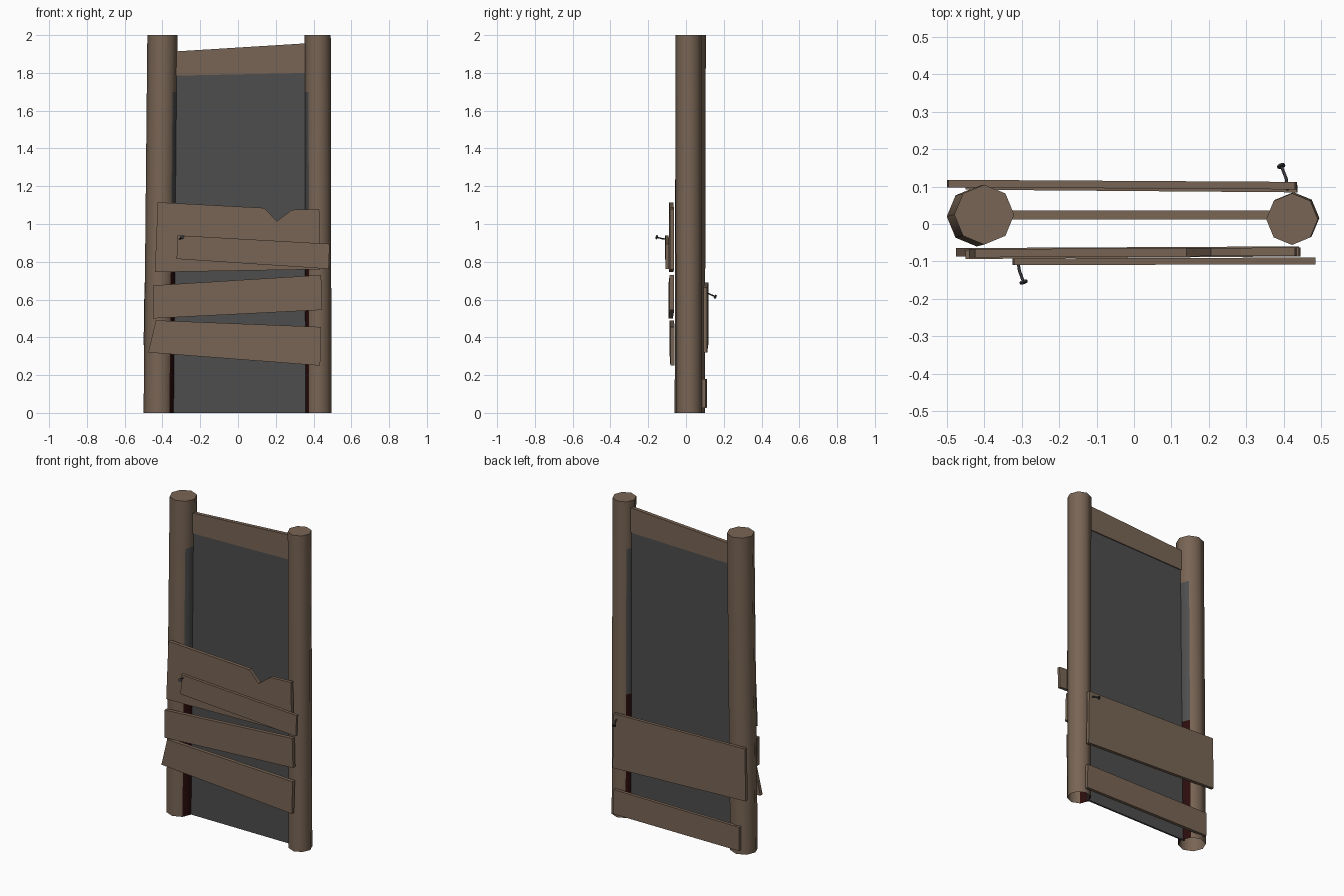
import bpy, bmesh, math
from mathutils import Vector

cube = bpy.data.objects.get("Cube")
if cube:
    bpy.data.objects.remove(cube, do_unlink=True)


def material(name, rgb):
    m = bpy.data.materials.new(name)
    m.use_nodes = True
    m.diffuse_color = (*rgb, 1)
    m.node_tree.nodes["Principled BSDF"].inputs["Base Color"].default_value = (*rgb, 1)
    return m


WOOD = material("brown wood", (0.19, 0.13, 0.09))
GREY = material("dark grey", (0.075, 0.075, 0.075))
RED = material("dark red", (0.025, 0.004, 0.004))
IRON = material("nail iron", (0.04, 0.04, 0.045))


def finish(name, bm, mats):
    bmesh.ops.recalc_face_normals(bm, faces=bm.faces)
    mesh = bpy.data.meshes.new(name)
    bm.to_mesh(mesh)
    bm.free()
    for m in mats:
        mesh.materials.append(m)
    ob = bpy.data.objects.new(name, mesh)
    bpy.context.collection.objects.link(ob)
    return ob


def smooth(ob, angle):
    bpy.ops.object.select_all(action='DESELECT')
    ob.select_set(True)
    bpy.context.view_layer.objects.active = ob
    bpy.ops.object.shade_smooth_by_angle(angle=math.radians(angle))


def board(name, outline, y, thick, mat=WOOD, skew=0.0):
    """Extrude an x-z outline along y; skew turns the board about z."""
    bm = bmesh.new()
    face = bm.faces.new([bm.verts.new((x, y + skew * x, z)) for x, z in outline])
    new = bmesh.ops.extrude_face_region(bm, geom=[face])["geom"]
    for v in new:
        if isinstance(v, bmesh.types.BMVert):
            v.co.y += thick
    return finish(name, bm, [mat])


def post(name, bottom, top, radius, inner, sides=8):
    """Leaning log, open below, with darkened facets facing the panel."""
    bm = bmesh.new()
    levels = [0, 0.78, 1.7, 2]
    rings = []
    for z in levels:
        c = Vector((*bottom, 0)).lerp(Vector((*top, 2)), z / 2)
        rings.append([bm.verts.new((c.x + radius * math.cos(math.tau * i / sides),
                                    c.y + radius * math.sin(math.tau * i / sides), z))
                      for i in range(sides)])
    for level, (low, high) in enumerate(zip(rings, rings[1:])):
        for i in range(sides):
            j = (i + 1) % sides
            f = bm.faces.new((low[i], low[j], high[j], high[i]))
            facing = inner * math.cos(math.tau * (i + 0.5) / sides)
            if facing > 0.8:
                f.material_index = (2, 1, 0)[level]
    bm.faces.new(rings[-1])
    smooth(finish(name, bm, [WOOD, GREY, RED]), 50)


def nail(name, points):
    """Bent shaft with a flat head at the last point."""
    curve = bpy.data.curves.new(name, 'CURVE')
    curve.dimensions = '3D'
    curve.bevel_depth = 0.004
    curve.bevel_resolution = 1
    curve.use_fill_caps = True
    line = curve.splines.new('POLY')
    line.points.add(len(points) - 1)
    for p, co in zip(line.points, points):
        p.co = (*co, 1)
    curve.materials.append(IRON)
    bpy.context.collection.objects.link(bpy.data.objects.new(name, curve))
    end = Vector(points[-1])
    turn = (end - Vector(points[-2])).to_track_quat('Z', 'Y').to_matrix().to_4x4()
    turn.translation = end
    bm = bmesh.new()
    bmesh.ops.create_cone(bm, cap_ends=True, segments=8, radius1=0.011,
                          radius2=0.011, depth=0.006, matrix=turn)
    finish(name + "_head", bm, [IRON])


# Posts
post("right_post", (-0.42, 0.02), (-0.40, 0.025), 0.08, 1)
post("left_post", (0.426, 0.016), (0.422, 0.013), 0.069, -1)

# Panel and top rail between the posts
board("door_panel", [(-0.36, 0), (0.37, 0), (0.37, 1.82), (-0.36, 1.81)], 0.018, 0.012, GREY)
board("top_rail", [(-0.34, 1.785), (0.37, 1.80), (0.37, 1.957), (-0.34, 1.913)], 0.012, 0.024)

# Front planks
board("notched_plank", [(-0.44, 0.745), (0.435, 0.76), (0.43, 1.08), (0.285, 1.075),
                        (0.205, 1.015), (0.14, 1.085), (-0.425, 1.115)], -0.087, 0.022, skew=0.005)
board("crossing_plank", [(-0.325, 0.815), (0.48, 0.762), (0.485, 0.895), (-0.32, 0.94)],
      -0.109, 0.018, skew=0.003)
board("middle_plank", [(-0.45, 0.5), (0.445, 0.545), (0.44, 0.73), (-0.45, 0.675)],
      -0.09, 0.024, skew=0.008)
board("lower_plank", [(-0.475, 0.32), (0.435, 0.25), (0.44, 0.455), (-0.435, 0.49)],
      -0.085, 0.023, skew=0.005)

# Back planks
board("wide_back_plank", [(-0.5, 0.36), (0.435, 0.32), (0.43, 0.665), (-0.495, 0.69)],
      0.095, 0.02, skew=-0.006)
board("low_back_plank", [(-0.45, 0.03), (0.437, 0.025), (0.435, 0.18), (-0.45, 0.18)],
      0.088, 0.02, skew=-0.008)

# Bent nails
nail("front_nail", [(-0.31, -0.1, 0.92), (-0.306, -0.125, 0.922), (-0.295, -0.155, 0.93)])
nail("back_nail", [(0.41, 0.09, 0.635), (0.407, 0.12, 0.632), (0.393, 0.155, 0.615)])
